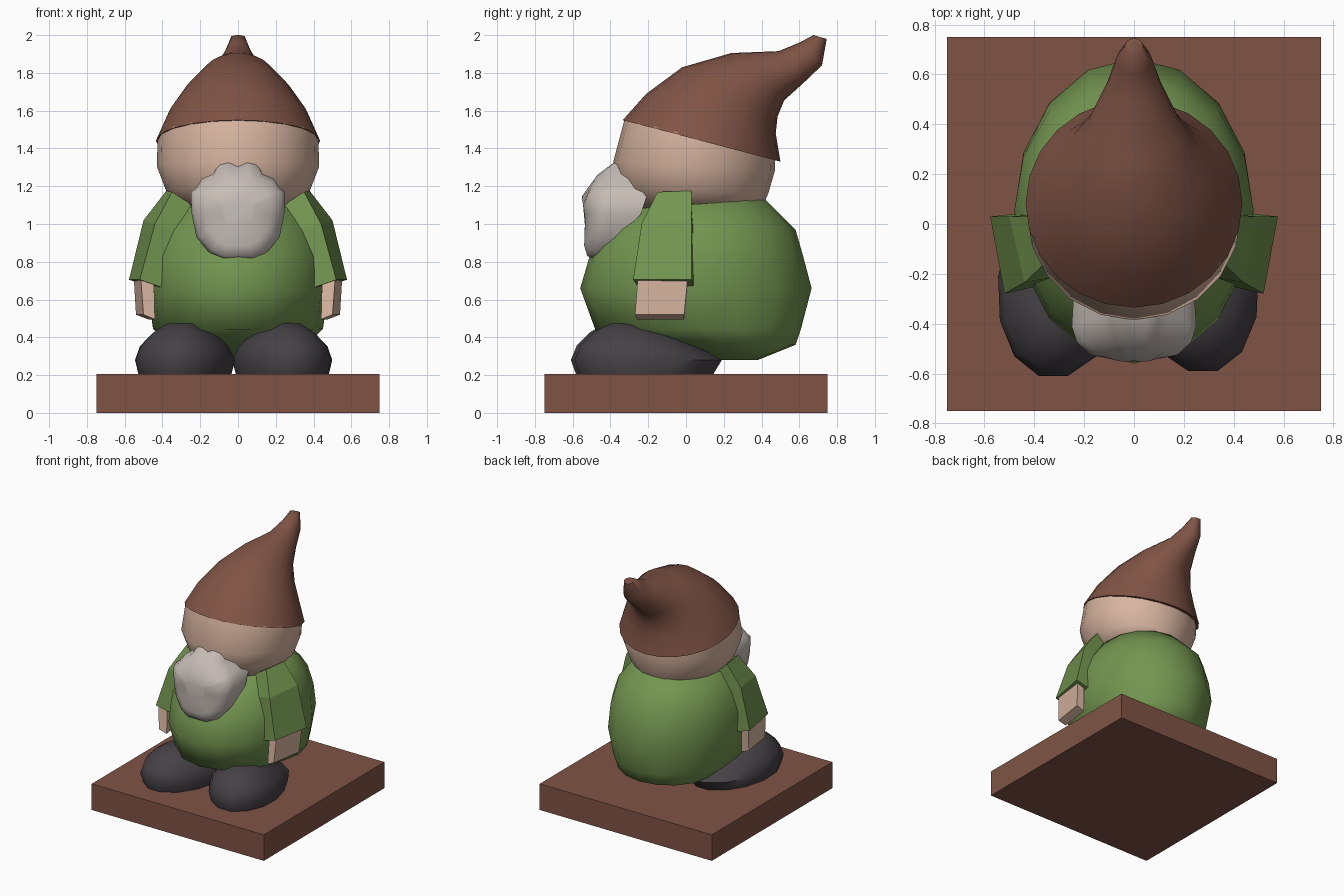
import bpy, bmesh, math


def material(name, rgb):
    m = bpy.data.materials.new(name)
    m.diffuse_color = (*rgb, 1)
    return m


BROWN = material("brown", (0.215, 0.088, 0.06))
GREEN = material("green", (0.17, 0.30, 0.08))
SKIN = material("skin", (0.70, 0.47, 0.36))
GREY = material("beard grey", (0.56, 0.50, 0.46))
DARK = material("shoe black", (0.06, 0.052, 0.06))


def loft(name, loops, mat, smooth=60):
    """Skin equal-length closed loops of points and cap both ends."""
    bm = bmesh.new()
    rows = [[bm.verts.new(p) for p in loop] for loop in loops]
    n = len(rows[0])
    for a, b in zip(rows, rows[1:]):
        for i in range(n):
            j = (i + 1) % n
            bm.faces.new((a[i], a[j], b[j], b[i]))
    bm.faces.new(rows[0][::-1])
    bm.faces.new(rows[-1])
    bmesh.ops.recalc_face_normals(bm, faces=bm.faces)
    mesh = bpy.data.meshes.new(name)
    bm.to_mesh(mesh)
    bm.free()
    mesh.materials.append(mat)
    ob = bpy.data.objects.new(name, mesh)
    bpy.context.collection.objects.link(ob)
    if smooth:
        bpy.ops.object.select_all(action='DESELECT')
        ob.select_set(True)
        bpy.context.view_layer.objects.active = ob
        bpy.ops.object.shade_smooth_by_angle(angle=math.radians(smooth))
    return ob


def ring(yf, zf, yb, zb, rx, n=16, cx=0, shear=0):
    """Oval from a front point to a back point, with half-width rx."""
    pts = []
    for i in range(n):
        a = 2 * math.pi * i / n
        t = (1 + math.sin(a)) / 2
        y = yf + (yb - yf) * t
        pts.append((cx + rx * math.cos(a) + shear * (y + 0.21), y, zf + (zb - zf) * t))
    return pts


# Square base slab
loft("base", [[(x, y, z) for x, y in ((-.75, -.75), (.75, -.75), (.75, .75), (-.75, .75))]
              for z in (0, 0.205)], BROWN, 0)

# Round body
loft("body", [ring(*r) for r in (
    (0.16, 0.28, 0.38, 0.28, 0.15),
    (-0.10, 0.35, 0.58, 0.36, 0.36),
    (-0.48, 0.44, 0.61, 0.45, 0.45),
    (-0.56, 0.66, 0.665, 0.66, 0.48),
    (-0.51, 0.83, 0.62, 0.83, 0.48),
    (-0.42, 0.97, 0.58, 0.97, 0.43),
    (-0.28, 1.08, 0.42, 1.13, 0.33),
    (-0.10, 1.12, 0.25, 1.15, 0.15))], GREEN)

# Head, cut off along the tilted hat brim
loft("head", [ring(*r, n=20) for r in (
    (-0.27, 1.08, 0.40, 1.08, 0.29),
    (-0.34, 1.19, 0.435, 1.16, 0.38),
    (-0.385, 1.33, 0.47, 1.28, 0.43),
    (-0.325, 1.555, 0.47, 1.36, 0.425))], SKIN)

# Floppy hat bending backwards to the tip
loft("hat", [ring(*r, n=24) for r in (
    (-0.335, 1.55, 0.50, 1.33, 0.435),
    (-0.21, 1.69, 0.475, 1.48, 0.37),
    (-0.02, 1.83, 0.485, 1.57, 0.28),
    (0.24, 1.905, 0.52, 1.655, 0.19),
    (0.49, 1.915, 0.62, 1.745, 0.11),
    (0.60, 1.96, 0.72, 1.84, 0.07),
    (0.675, 2.0, 0.745, 1.98, 0.037))], BROWN, 70)

# Beard with a ragged upper edge, bulging forward
half = [(0.05, 1.345), (0.10, 1.325), (0.13, 1.265), (0.19, 1.24), (0.22, 1.19),
        (0.25, 1.17), (0.245, 1.05), (0.22, 0.93), (0.15, 0.845), (0.08, 0.81)]
outline = [(0, 1.31)] + half + [(-x, z) for x, z in reversed(half)]
front = [(0.80, -0.55), (1.0, -0.53), (1.14, -0.55), (1.26, -0.47), (1.35, -0.38)]


def front_y(z):
    for (z0, y0), (z1, y1) in zip(front, front[1:]):
        if z <= z1:
            return y0 + (y1 - y0) * (z - z0) / (z1 - z0)
    return front[-1][1]


def beard_loop(scale, depth):
    pts = []
    for x, z in outline:
        z = 1.06 + (z - 1.06) * scale
        pts.append((x * scale, front_y(z) + depth + 0.8 * (x * scale) ** 2, z))
    return pts


back = [(x * 0.95, max(-0.45, min(-0.2, -0.48 + 1.0 * (z - 0.81))), z) for x, z in outline]
loft("beard", [back, beard_loop(1.0, 0.07), beard_loop(0.92, 0.02), beard_loop(0.7, 0.0),
               beard_loop(0.35, -0.005)], GREY)

for side, word in ((-1, "left"), (1, "right")):
    # Angular sleeve
    sleeve = [
        [(.38, .03, 1.175), (.35, -.15, 1.17), (.24, -.13, 1.10), (.25, .03, 1.10)],
        [(.50, .03, 1.02), (.44, -.235, 1.00), (.31, -.21, .97), (.36, .04, .97)],
        [(.577, .03, .705), (.52, -.28, .705), (.39, -.25, .66), (.44, .045, .66)]]
    loft(word + "_sleeve", [[(side * x, y, z) for x, y, z in q] for q in sleeve], GREEN, 0)
    # Block hand
    hand = [
        [(.552, .01, .72), (.515, -.255, .72), (.445, -.245, .70), (.49, .01, .70)],
        [(.54, -.01, .52), (.50, -.27, .52), (.44, -.26, .495), (.475, -.01, .495)]]
    loft(word + "_hand", [[(side * x, y, z) for x, y, z in q] for q in hand], SKIN, 0)
    # Rounded shoe, turned slightly outward
    cx = -0.28 if side < 0 else 0.235
    dy = 0 if side < 0 else 0.02
    loft(word + "_shoe", [ring(yf + dy, zf, yb, zb, rx, 14, cx, -0.11 * side) for yf, zf, yb, zb, rx in (
        (-0.59, 0.20, 0.15, 0.20, 0.245),
        (-0.62, 0.28, 0.20, 0.28, 0.265),
        (-0.585, 0.36, 0.08, 0.345, 0.235),
        (-0.51, 0.43, -0.04, 0.405, 0.17),
        (-0.42, 0.475, -0.18, 0.465, 0.09))], DARK)
